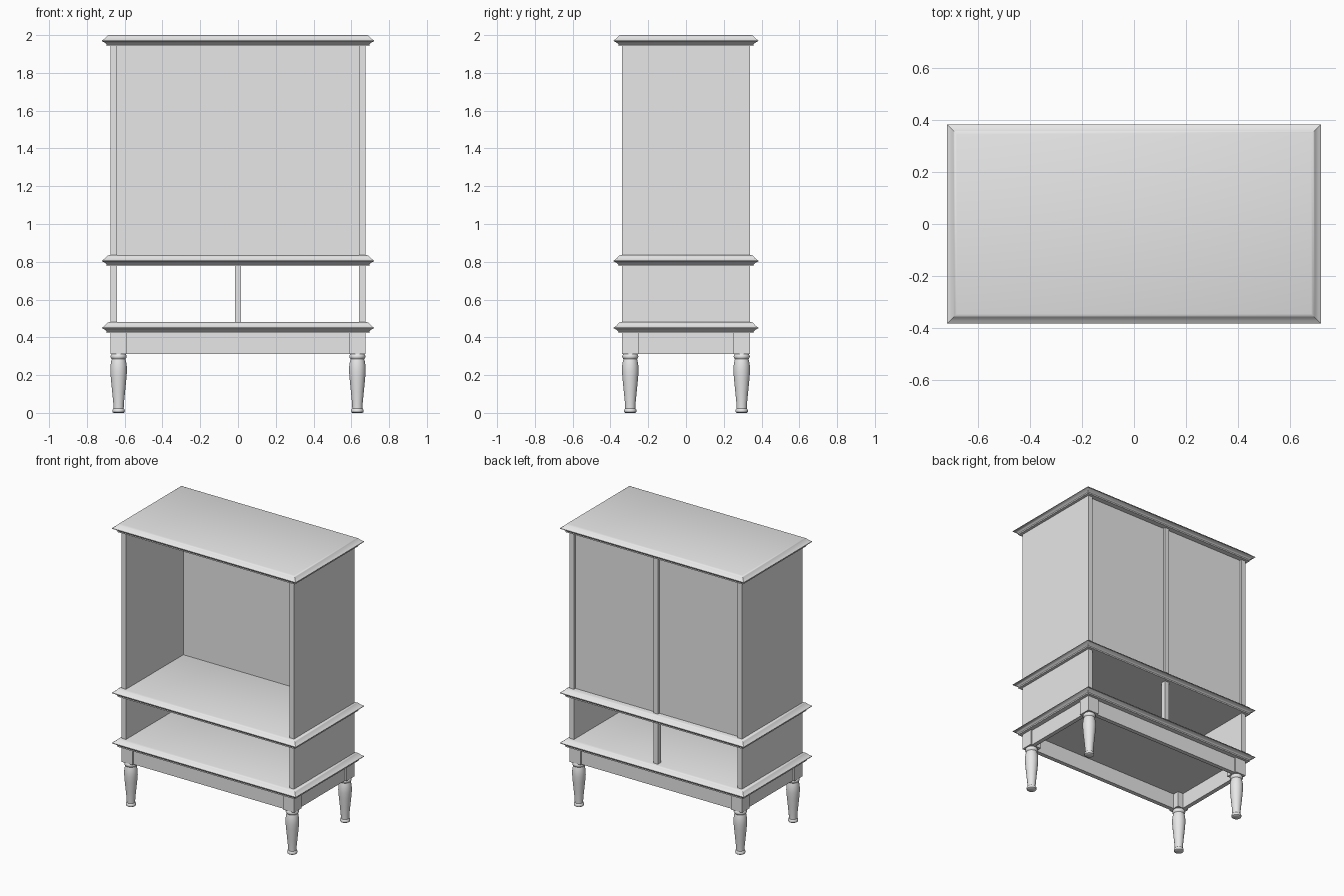
import bpy, bmesh, math

if "Cube" in bpy.data.objects:
    bpy.data.objects.remove(bpy.data.objects["Cube"], do_unlink=True)

mat = bpy.data.materials.new("plain_grey")
mat.use_nodes = True
GREY = (0.8, 0.8, 0.8, 1)
mat.diffuse_color = GREY
mat.node_tree.nodes["Principled BSDF"].inputs["Base Color"].default_value = GREY

HX, HY = 0.675, 0.338      # half width and half depth of the carcass
T = 0.034                  # board thickness
SHELVES = {"base_shelf": 0.422, "middle_shelf": 0.777, "top_board": 1.942}
SHELF_H = 0.058


def finish(name, bm, smooth=False):
    bmesh.ops.recalc_face_normals(bm, faces=bm.faces)
    mesh = bpy.data.meshes.new(name)
    bm.to_mesh(mesh)
    bm.free()
    mesh.materials.append(mat)
    obj = bpy.data.objects.new(name, mesh)
    bpy.context.collection.objects.link(obj)
    if smooth:
        bpy.ops.object.select_all(action="DESELECT")
        obj.select_set(True)
        bpy.context.view_layer.objects.active = obj
        bpy.ops.object.shade_smooth_by_angle(angle=math.radians(40))
    return obj


def box(name, x, y, z):
    """Box spanning the (low, high) pairs x, y and z."""
    bm = bmesh.new()
    bmesh.ops.create_cube(bm, size=1)
    for v in bm.verts:
        v.co = [s[0] if c < 0 else s[1] for c, s in zip(v.co, (x, y, z))]
    return finish(name, bm)


def stack(name, rings, smooth=True):
    """Skin a stack of equal-length rings and cap both ends."""
    bm = bmesh.new()
    loops = [[bm.verts.new(p) for p in ring] for ring in rings]
    n = len(loops[0])
    for a, b in zip(loops, loops[1:]):
        for i in range(n):
            j = (i + 1) % n
            bm.faces.new((a[i], a[j], b[j], b[i]))
    bm.faces.new(loops[0])
    bm.faces.new(loops[-1])
    return finish(name, bm, smooth)


# Moulded boards: (outward offset, height) edge profile
EDGE = [(0.02, 0), (0.02, 0.009), (0.027, 0.016), (0.035, 0.021), (0.045, 0.026),
        (0.045, 0.030), (0.035, 0.036), (0.027, 0.043), (0.021, 0.050),
        (0.016, 0.055), (0.008, SHELF_H)]
for name, z0 in SHELVES.items():
    stack(name, [[(sx * (HX + o), sy * (HY + o), z0 + z)
                  for sx, sy in ((-1, -1), (1, -1), (1, 1), (-1, 1))]
                 for o, z in EDGE])

# Side boards and rear centre posts of both compartments
base, middle, top = SHELVES.values()
lower = (base + SHELF_H, middle)
upper = (middle + SHELF_H, top)
for level, span in (("lower", lower), ("upper", upper)):
    for side, s in (("left", 1), ("right", -1)):
        box(f"{level}_{side}_side", sorted((s * HX, s * (HX - T))), (-HY, HY), span)
    box(f"{level}_rear_post", (-T / 2, T / 2), (HY - T, HY), span)

# Two recessed back panels, flush with the inner face of the centre post
for side, s in (("left", 1), ("right", -1)):
    box(f"back_panel_{side}", sorted((s * T / 2, s * (HX - T))),
        (HY - T, HY - T / 2), upper)

# Apron: corner blocks with slightly recessed rails between
APRON = (0.313, base)
BLOCK, INSET, RAIL = 0.086, 0.012, 0.03
for s, name in ((-1, "front"), (1, "back")):
    box(f"{name}_rail", (BLOCK - HX, HX - BLOCK),
        sorted((s * (HY - INSET), s * (HY - INSET - RAIL))), APRON)
for s, name in ((1, "left"), (-1, "right")):
    box(f"{name}_rail", sorted((s * (HX - INSET), s * (HX - INSET - RAIL))),
        (BLOCK - HY, HY - BLOCK), APRON)

# Turned legs: (radius, height) profile
LEG = [(0.027, 0), (0.032, 0.004), (0.033, 0.012), (0.031, 0.019), (0.027, 0.024),
       (0.028, 0.05), (0.034, 0.11), (0.041, 0.18), (0.044, 0.22), (0.043, 0.25),
       (0.039, 0.274), (0.036, 0.285), (0.041, 0.291), (0.043, 0.298),
       (0.041, 0.306), (0.036, 0.313)]
SIDES = 24
for sy, fb in ((-1, "front"), (1, "back")):
    for sx, lr in ((1, "left"), (-1, "right")):
        box(f"{fb}_{lr}_block", sorted((sx * HX, sx * (HX - BLOCK))),
            sorted((sy * HY, sy * (HY - BLOCK))), APRON)
        cx, cy = sx * (HX - BLOCK / 2), sy * (HY - BLOCK / 2)
        stack(f"{fb}_{lr}_leg",
              [[(cx + r * math.cos(math.tau * i / SIDES),
                 cy + r * math.sin(math.tau * i / SIDES), z) for i in range(SIDES)]
               for r, z in LEG])
